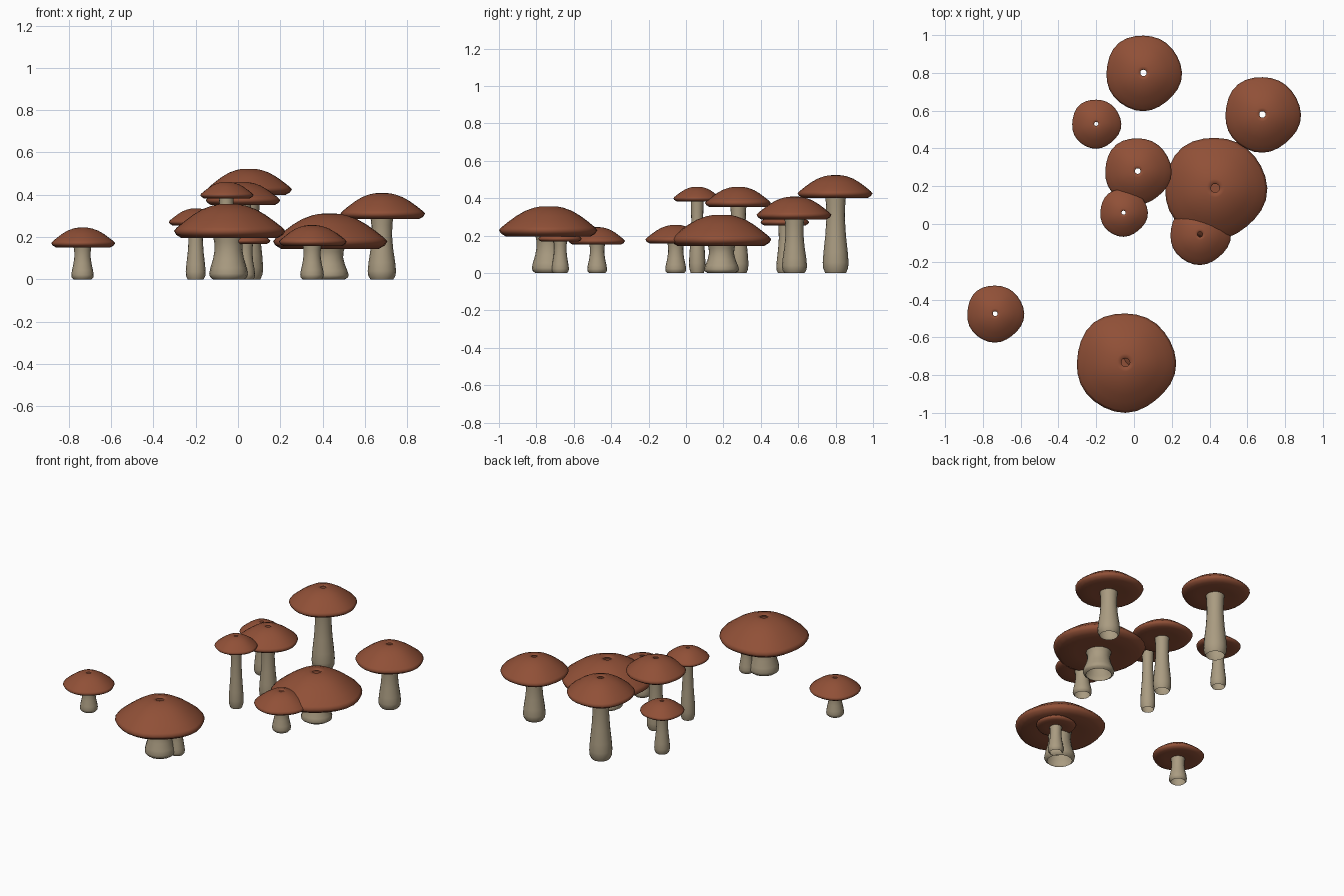
import bpy, bmesh, math

if "Cube" in bpy.data.objects:
    bpy.data.objects.remove(bpy.data.objects["Cube"])


def material(name, color):
    m = bpy.data.materials.new(name)
    m.diffuse_color = (*color, 1)
    m.use_nodes = True
    m.node_tree.nodes["Principled BSDF"].inputs["Base Color"].default_value = m.diffuse_color
    return m


CAP = material("cap_brown", (0.28, 0.08, 0.038))
STEM = material("stem_tan", (0.40, 0.33, 0.22))


def wobble(a, phase):
    return 1 + 0.016 * math.sin(3 * a + phase) + 0.012 * math.sin(5 * a + 2 * phase)


def lathe(name, profile, sides, loc, mat, phase=None, close_end=False):
    """Spin (radius, height) points about z; ends stay open unless closed."""
    bm = bmesh.new()
    rings = []
    for r, z in profile:
        ring = []
        for i in range(sides):
            a = 2 * math.pi * i / sides
            k = wobble(a, phase) if phase is not None else 1
            ring.append(bm.verts.new((r * k * math.cos(a), r * k * math.sin(a), z)))
        rings.append(ring)
    for lo, hi in zip(rings, rings[1:]):
        for i in range(sides):
            j = (i + 1) % sides
            bm.faces.new((lo[i], lo[j], hi[j], hi[i]))
    if close_end:
        bm.faces.new(rings[0][::-1])
    for f in bm.faces:
        f.smooth = True
    for e in bm.edges:
        if len(e.link_faces) == 2 and e.calc_face_angle(0) > math.radians(40):
            e.smooth = False
    me = bpy.data.meshes.new(name)
    bm.to_mesh(me)
    bm.free()
    me.materials.append(mat)
    ob = bpy.data.objects.new(name, me)
    ob.location = loc
    bpy.context.collection.objects.link(ob)
    return ob


# Unit profiles: cap from underside to crown hole, stem from foot to top
CAP_PROFILE = [(0.1, 0.02), (0.5, 0.01), (0.86, 0.0), (0.96, 0.06), (1.0, 0.13),
               (0.95, 0.19), (0.8, 0.31), (0.65, 0.42), (0.48, 0.52),
               (0.3, 0.585), (0.18, 0.61), (0.1, 0.615), (0.085, 0.585)]
STEM_PROFILE = [(0.8, 0.0), (0.96, 0.06), (1.0, 0.14), (0.94, 0.28),
                (0.80, 0.5), (0.72, 0.72), (0.74, 0.9), (0.8, 1.03)]

# x, y, cap radius, cap underside height, stem radius, closed underside
MUSHROOMS = [
    (0.05, 0.80, 0.20, 0.40, 0.069, False),
    (-0.20, 0.53, 0.13, 0.255, 0.047, False),
    (0.68, 0.58, 0.20, 0.285, 0.067, False),
    (0.02, 0.28, 0.176, 0.352, 0.054, False),
    (-0.055, 0.06, 0.126, 0.383, 0.044, False),
    (0.43, 0.19, 0.27, 0.145, 0.093, True),
    (0.35, -0.055, 0.16, 0.158, 0.056, True),
    (-0.735, -0.475, 0.151, 0.152, 0.053, False),
    (-0.045, -0.733, 0.263, 0.195, 0.091, True),
    (0.035, -0.672, 0.116, 0.168, 0.046, False),
]

for n, (x, y, r, h, s, closed) in enumerate(MUSHROOMS, 1):
    lathe(f"mushroom_cap_{n}", [(a * r, b * r) for a, b in CAP_PROFILE],
          28, (x, y, h), CAP, phase=1.3, close_end=closed)
    lathe(f"mushroom_stem_{n}", [(a * s, b * h) for a, b in STEM_PROFILE],
          16, (x, y, 0), STEM)
